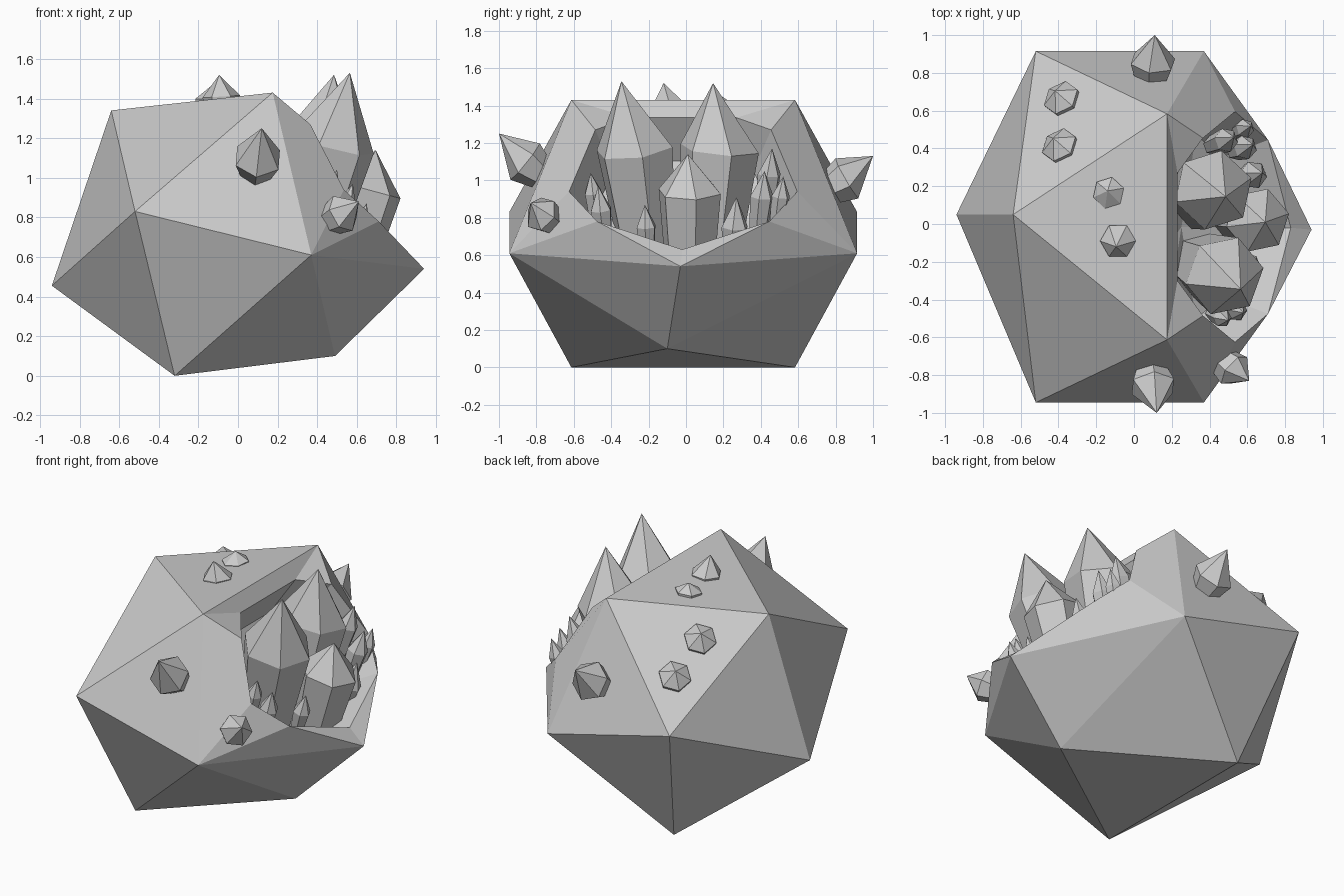
import bpy, bmesh, math
from mathutils import Vector

if "Cube" in bpy.data.objects:
    bpy.data.objects.remove(bpy.data.objects["Cube"])

MID = -0.015  # mirror plane of the rock


def finish(name, bm):
    bmesh.ops.recalc_face_normals(bm, faces=bm.faces)
    me = bpy.data.meshes.new(name)
    bm.to_mesh(me)
    bm.free()
    ob = bpy.data.objects.new(name, me)
    bpy.context.collection.objects.link(ob)


# Rock shell: centre corners, then corners that have a mirrored twin
centre = {"A": (-.64, .05, 1.34), "E": (-.94, .05, .455), "G": (.49, -.10, .10),
          "H": (.94, -.03, .54), "S": (.83, -.02, .63)}
paired = {"B": (.175, -.613, 1.43), "C": (-.52, -.945, .83), "D": (.37, -.945, .61),
          "F": (-.32, -.613, 0), "P": (.365, -.485, 1.27), "Q": (.535, -.625, .94),
          "R": (.71, -.475, .78), "T": (.23, -.3, 1.335)}
bm = bmesh.new()
v = {k: bm.verts.new(c) for k, c in centre.items()}
for k, c in paired.items():
    v[k] = bm.verts.new(c)
    v[k.lower()] = bm.verts.new((c[0], 2 * MID - c[1], c[2]))
for k in centre:
    v[k.lower()] = v[k]
half = "ABC ACE CBD ECF CDF DGF DGH DHR HRS BPQD QRD BTP".split()
whole = "ABb FfG FfE BbtT".split()
for f in half + [h.lower() for h in half] + whole:
    bm.faces.new([v[c] for c in f])

# Hollow: rim stepped inward to a deep wall and floor
rim = [v[c] for c in "TPQRSrqpt"]
mid = sum((r.co for r in rim), Vector()) / len(rim)
inner = [bm.verts.new(mid + (r.co - mid) * .8 + Vector((-.2, 0, -.17))) for r in rim]
floor = bm.verts.new(mid + Vector((-.25, 0, -.25)))
for i in range(len(rim)):
    j = (i + 1) % len(rim)
    bm.faces.new((rim[i], rim[j], inner[j], inner[i]))
    bm.faces.new((inner[i], inner[j], floor))
finish("rock_shell", bm)


# Crystal: six-sided shaft widening to a shoulder, then a point
def crystal(name, base, shoulder, tip, r0, r1, turn=0.0, n=6):
    base, shoulder, tip = Vector(base), Vector(shoulder), Vector(tip)
    axis = (shoulder - base).normalized()
    ref = Vector((0, 1, 0)) if abs(axis.y) < .7 else Vector((0, 0, 1))
    u = ref.cross(axis).normalized()
    w = axis.cross(u)
    bm = bmesh.new()
    rings = []
    for c, r in ((base, r0), (shoulder, r1)):
        rings.append([bm.verts.new(c + r * (u * math.cos(a) + w * math.sin(a)))
                      for a in (turn + math.tau * i / n for i in range(n))])
    top = bm.verts.new(tip)
    lo, hi = rings
    bm.faces.new(lo)
    for i in range(n):
        j = (i + 1) % n
        bm.faces.new((lo[i], lo[j], hi[j], hi[i]))
        bm.faces.new((hi[i], hi[j], top))
    finish(name, bm)


# Large crystals in the hollow
crystal("large_crystal_front", (.33, -.2, .6), (.48, -.275, 1.17), (.565, -.345, 1.53), .16, .215, .2)
crystal("large_crystal_back", (.32, .13, .6), (.42, .18, 1.17), (.485, .145, 1.52), .16, .215, .3)
crystal("large_crystal_low", (.55, .02, .55), (.655, .02, .94), (.695, .01, 1.14), .14, .175, .2)

# Small crystals around the rim: tip, length, radius
small = [((.50, -.51, 1.04), .3, .05), ((.58, -.47, .97), .28, .06), ((.65, -.22, .87), .24, .055),
         ((.68, .27, .91), .28, .075), ((.53, .46, 1.17), .4, .065), ((.63, .42, 1.05), .32, .065),
         ((.62, .52, 1.02), .3, .05)]
for i, (tip, ln, r) in enumerate(small):
    t = Vector(tip)
    d = Vector((.3, t.y * .25, 1)).normalized()
    crystal(f"small_crystal_{i + 1}", t - d * ln, t - d * r * 2.2, t, r * .8, r, i)

# Crystals growing on the outside of the rock
crystal("outer_crystal_front", (.09, -.76, 1.02), (.10, -.86, 1.10), (.12, -1.0, 1.25), .08, .125, .4)
crystal("outer_crystal_back", (.09, .74, .94), (.10, .86, 1.01), (.11, 1.0, 1.13), .08, .125, .4)
crystal("outer_crystal_side", (.44, -.70, .77), (.53, -.775, .82), (.61, -.83, .88), .07, .10)
crystal("top_crystal_front", (-.08, -.09, 1.33), (-.085, -.09, 1.41), (-.095, -.12, 1.52), .08, .095)
crystal("top_crystal_back", (-.13, .17, 1.33), (-.135, .165, 1.405), (-.14, .175, 1.46), .07, .085, .3)
for nm, p in (("slope_crystal_1", (-.38, .66, 1.085)), ("slope_crystal_2", (-.39, .41, 1.24))):
    p, d = Vector(p), Vector((-.42, .5, .76))
    crystal(nm, p - d * .06, p + d * .02, p + d * .09, .09, .10, .5)
